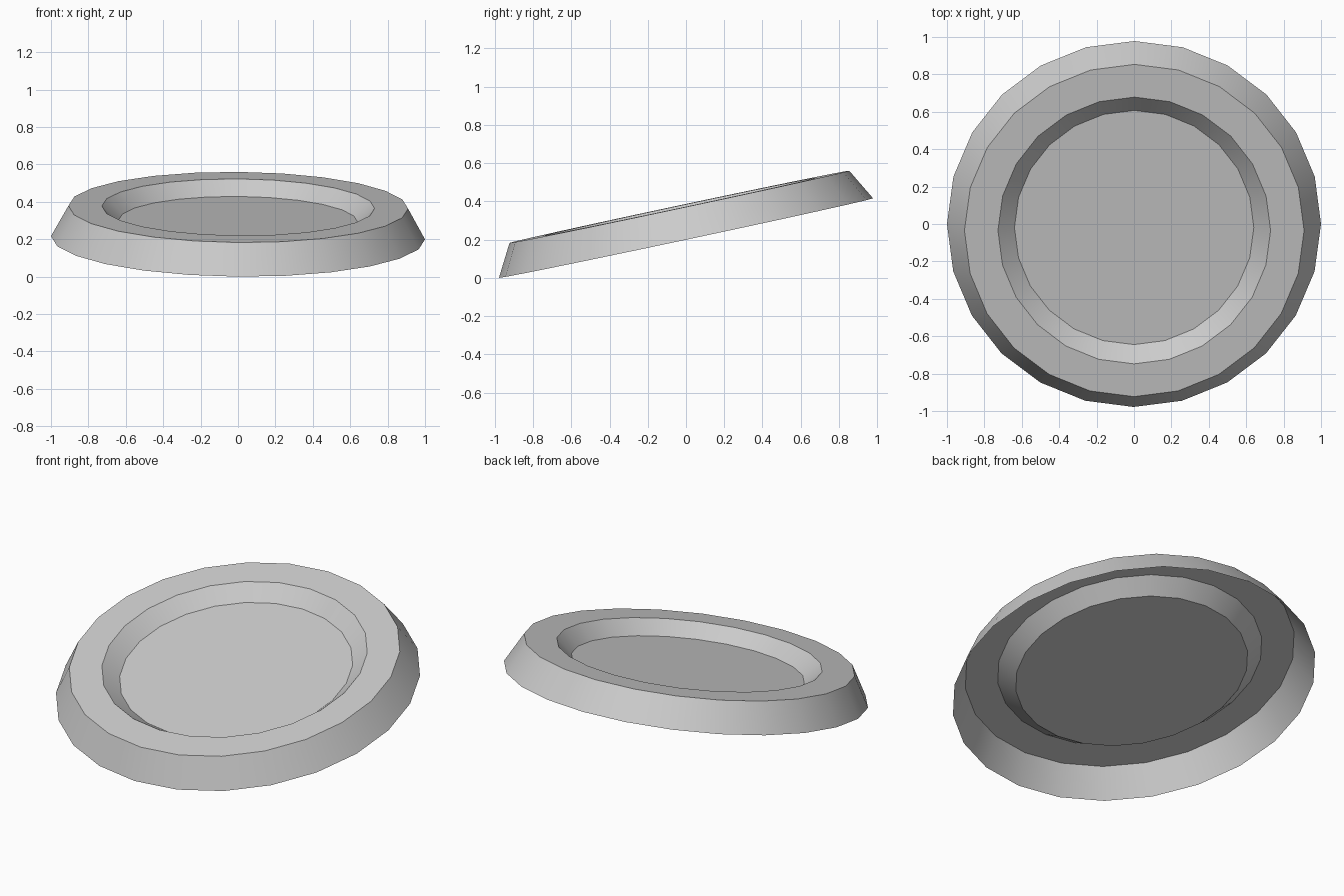
import bpy, bmesh
from math import sin, cos, pi, radians
from mathutils import Matrix

if "Cube" in bpy.data.objects:
    bpy.data.objects.remove(bpy.data.objects["Cube"])

SIDES = 24
# (radius, height) from outer bottom edge, over the rim, down to the dish floor
PROFILE = [(1.0, 0.0), (0.908, 0.167), (0.729, 0.167), (0.64, 0.09)]

bm = bmesh.new()
rings = [[bm.verts.new((r * cos(2 * pi * i / SIDES), r * sin(2 * pi * i / SIDES), h))
          for i in range(SIDES)] for r, h in PROFILE]

# Skirt, rim and inner wall (the underside is open)
for a, b in zip(rings, rings[1:]):
    for i in range(SIDES):
        j = (i + 1) % SIDES
        bm.faces.new((a[i], a[j], b[j], b[i]))

# Dish floor
bm.faces.new(rings[-1])

# Tilt the back up, with a slight roll, then rest on the ground
tilt = Matrix.Rotation(radians(0.5), 4, 'Y') @ Matrix.Rotation(radians(12), 4, 'X')
bm.transform(tilt)
low = min(v.co.z for v in bm.verts)
bm.transform(Matrix.Translation((0, 0, -low)))

mesh = bpy.data.meshes.new("tilted_dish")
bm.to_mesh(mesh)
bm.free()
dish = bpy.data.objects.new("tilted_dish", mesh)
bpy.context.collection.objects.link(dish)

# Smooth around the walls, sharp at the rims
bpy.context.view_layer.objects.active = dish
dish.select_set(True)
bpy.ops.object.shade_smooth_by_angle(angle=radians(30))
